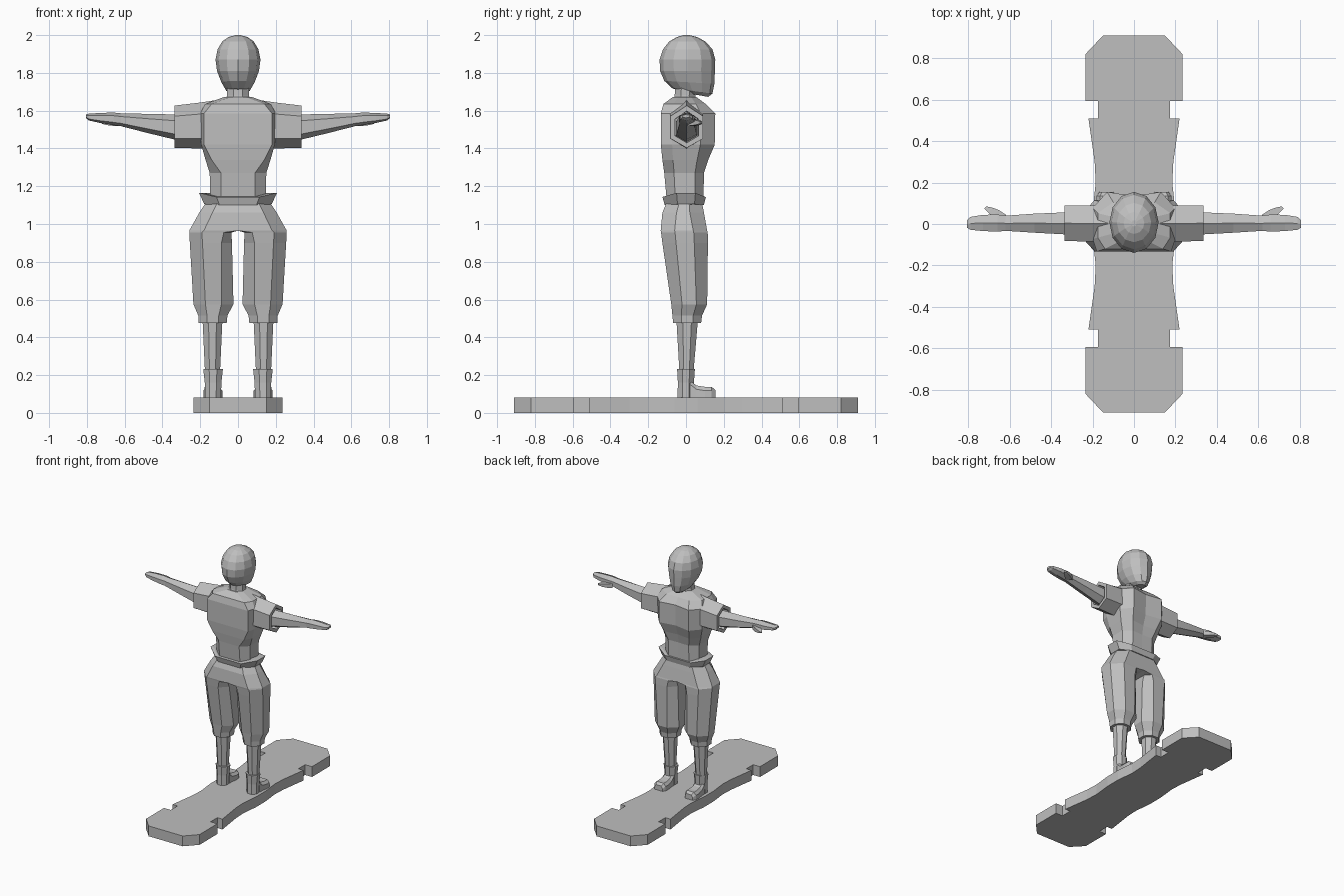
import bpy, bmesh, math

grey = bpy.data.materials.new("plain grey")
grey.diffuse_color = (0.52, 0.52, 0.52, 1)


def finish(name, bm, mirror=False):
    bmesh.ops.remove_doubles(bm, verts=bm.verts, dist=0.0005)
    bmesh.ops.recalc_face_normals(bm, faces=bm.faces)
    me = bpy.data.meshes.new(name)
    bm.to_mesh(me)
    bm.free()
    me.materials.append(grey)
    ob = bpy.data.objects.new(name, me)
    bpy.context.collection.objects.link(ob)
    if mirror:
        m = ob.modifiers.new("mirror", 'MIRROR')
        m.use_mirror_merge = False
    return ob


def loft(name, rings, mirror=False, cap_start=True, cap_end=True):
    """Skin a list of equally long point rings."""
    bm = bmesh.new()
    vs = [[bm.verts.new(p) for p in r] for r in rings]
    n = len(rings[0])
    for a, b in zip(vs, vs[1:]):
        for i in range(n):
            j = (i + 1) % n
            bm.faces.new((a[i], a[j], b[j], b[i]))
    if cap_start:
        bm.faces.new(vs[0])
    if cap_end:
        bm.faces.new(vs[-1])
    return finish(name, bm, mirror)


def octagon(z, x0, x1, y0, y1, c_in=0.3, c_out=0.3):
    """Horizontal box section with its inner and outer corners cut."""
    w, d = x1 - x0, y1 - y0
    xi, xo = x0 + w * c_in, x1 - w * c_out
    ki, ko = d * c_in, d * c_out
    return [(xi, y0, z), (xo, y0, z), (x1, y0 + ko, z), (x1, y1 - ko, z),
            (xo, y1, z), (xi, y1, z), (x0, y1 - ki, z), (x0, y0 + ki, z)]


def mirrored(half):
    """Close a half ring whose first and last points lie on x = 0."""
    return half + [(-x, y, z) for x, y, z in half[-2:0:-1]]


def hexagon(x, y0, y1, z0, z1):
    """Upright six-sided section across the arm, points up and down."""
    ym, h = (y0 + y1) / 2, z1 - z0
    return [(x, ym, z1), (x, y1, z1 - h * .25), (x, y1, z0 + h * .22),
            (x, ym, z0), (x, y0, z0 + h * .22), (x, y0, z1 - h * .25)]


# Board with clipped ends and notched sides
side = [(.15, .91), (.235, .82), (.235, .595), (.175, .595), (.175, .51), (.22, .51),
        (.19, .30), (.185, .20), (.2, .06)]
right = side + [(x, -y) for x, y in reversed(side)]
outline = right + [(-x, y) for x, y in reversed(right)]
loft("board", [[(x, y, z) for x, y in outline] for z in (0, .082)])

# Shoes and lower legs
loft("lower_leg", [octagon(.22, .095, .175, -.035, .04),
                   octagon(.48, .083, .187, -.05, .062)], True)
loft("shoe_cuff", [octagon(.08, .09, .176, -.045, .04),
                   octagon(.16, .088, .176, -.043, .042),
                   octagon(.232, .08, .184, -.047, .047)], True)
foot = [(0.02, .172, .042), (.055, .145, .044), (.10, .138, .05),
        (.135, .138, .048), (.155, .122, .034)]
loft("shoe_toe", [[(.133 - w, y, .08), (.133 - w, y, z - .02), (.133 - w * .65, y, z),
                   (.133 + w * .65, y, z), (.133 + w, y, z - .02), (.133 + w, y, .08)]
                  for y, z, w in foot], True)

# Baggy trousers, one half mirrored
loft("trousers", [octagon(1.11, 0, .172, -.105, .085, 0, .36),
                  octagon(1.06, 0, .205, -.125, .095, 0, .34),
                  octagon(.965, 0, .258, -.134, .112, 0, .3),
                  octagon(.955, .035, .258, -.132, .115, .18, .3),
                  octagon(.90, .032, .255, -.125, .116, .25, .3),
                  octagon(.575, .024, .236, -.078, .112),
                  octagon(.515, .056, .21, -.072, .085),
                  octagon(.475, .06, .208, -.068, .08)], True)

# Flared waistband, dipping at the middle
band = []
for s, dz, lo in ((.9, 0, 1), (1, 1, 0), (.88, 1, 0)):
    zc, zs = (1.10, 1.105) if lo else (1.143, 1.165)
    kx = .178 if lo else .207 * s
    band.append(mirrored([(0, -.125 * s, zc), (kx * .55, -.125 * s, zc), (kx, -.05 * s, zs),
                          (kx, .05 * s, zs), (kx * .55, .105 * s, zc), (0, .105 * s, zc)]))
loft("waistband", band)

# Shirt body with chest bulges
# z, back y, back width, side width, chest width, chest y, middle front y
levels = [(1.10, -.10, .09, .145, .09, .092, .092),
          (1.27, -.115, .09, .15, .09, .095, .092),
          (1.34, -.125, .14, .172, .11, .118, .105),
          (1.42, -.133, .18, .195, .13, .152, .13),
          (1.585, -.133, .18, .2, .13, .155, .135),
          (1.635, -.12, .14, .175, .10, .105, .10),
          (1.672, -.07, .04, .075, .04, .055, .055)]
loft("shirt", [mirrored([(0, yb, z), (wb, yb, z), (ws, yb * .55, z), (ws, yf * .5, z),
                         (wc, yf, z), (0, ym, z)])
               for z, yb, wb, ws, wc, yf, ym in levels])

# Open sleeves
loft("sleeve", [hexagon(.12, -.085, .09, 1.40, 1.655),
                hexagon(.2, -.085, .09, 1.40, 1.643),
                hexagon(.335, -.082, .09, 1.403, 1.627),
                hexagon(.335, -.058, .066, 1.43, 1.598),
                hexagon(.24, -.055, .062, 1.435, 1.595)], True)

# Tapering arms with flat hands
arm = [(.22, -.053, .058, 1.432, 1.582), (.335, -.05, .056, 1.447, 1.58),
       (.48, -.042, .05, 1.482, 1.583), (.62, -.033, .04, 1.518, 1.586),
       (.66, -.037, .046, 1.524, 1.59), (.73, -.034, .044, 1.535, 1.588),
       (.79, -.028, .034, 1.548, 1.584), (.806, -.018, .018, 1.562, 1.58)]
loft("arm", [hexagon(*a) for a in arm], True)
thumb = [(.635, .025, .018), (.668, .052, .015), (.695, .068, .011), (.718, .08, .005)]
loft("thumb", [[(x - r, y + r, 1.537 + r), (x + r, y - r, 1.537 + r),
                (x + r, y - r, 1.537 - r), (x - r, y + r, 1.537 - r)]
               for x, y, r in thumb], True)

# Neck
loft("neck", [octagon(1.64, -.068, .068, -.07, .06), octagon(1.68, -.058, .058, -.06, .05),
              octagon(1.76, -.058, .058, -.055, .055)])

# Rounded head: z, half width, back y, front y, tilt from nape to chin
head = [(1.685, .035, -.02, .118, .012), (1.705, .062, -.075, .14, .015),
        (1.75, .088, -.115, .15, .008), (1.81, .111, -.137, .153, 0),
        (1.87, .119, -.14, .155, 0), (1.925, .108, -.122, .14, 0),
        (1.967, .083, -.088, .102, 0), (1.99, .05, -.048, .058, 0),
        (2.0, .012, -.012, .018, 0)]
loft("head", [[(w * math.sin(a), (y0 + y1) / 2 + (y1 - y0) / 2 * math.cos(a),
                z - t * math.cos(a))
               for a in (math.tau * i / 12 for i in range(12))]
              for z, w, y0, y1, t in head])
